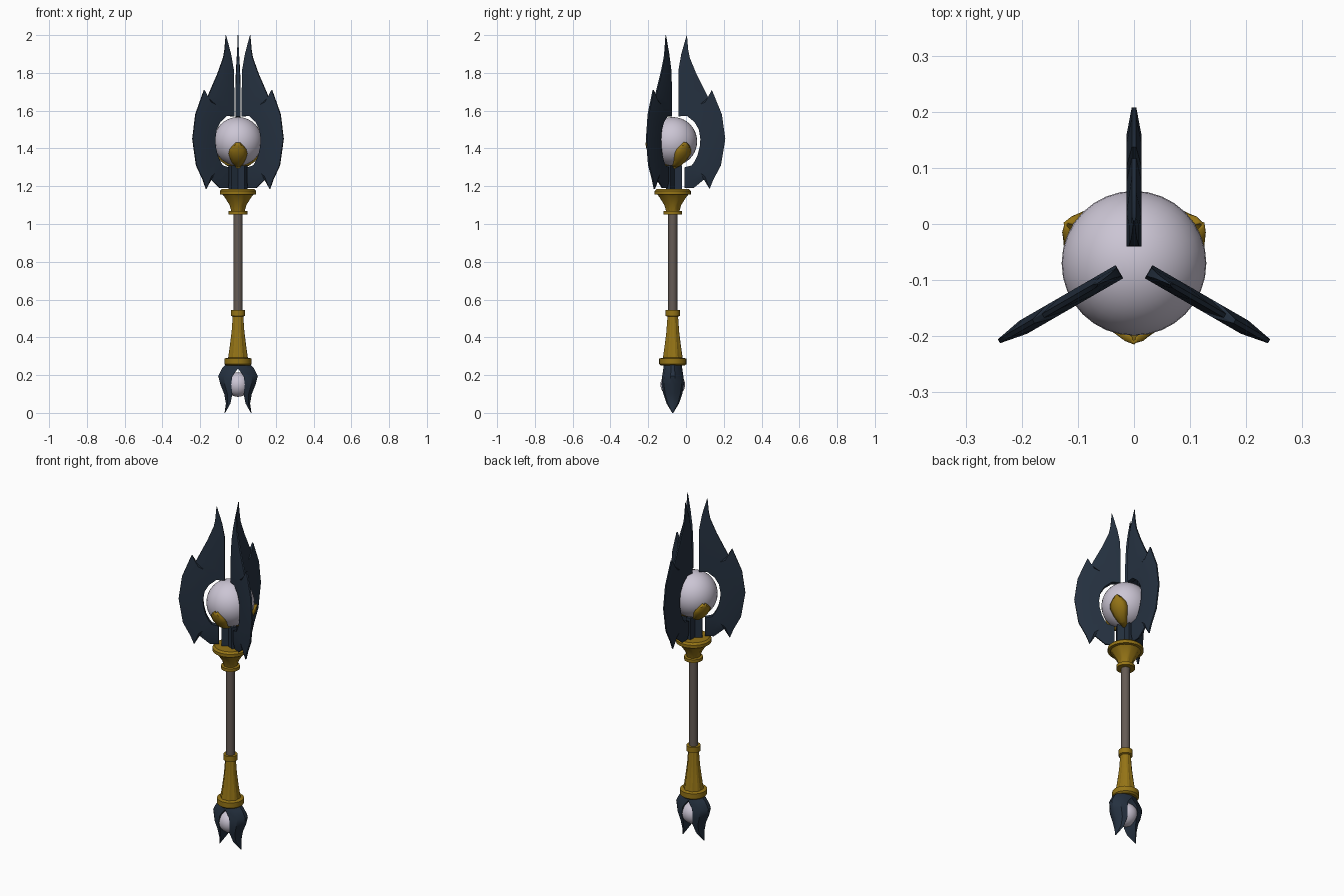
import bpy, bmesh, math
from mathutils import Matrix, Vector

cube = bpy.data.objects.get("Cube")
if cube:
    bpy.data.objects.remove(cube)

AXIS = Matrix.Translation((0, -0.07, 0))  # the staff stands a little forward


def material(name, rgb):
    m = bpy.data.materials.new(name)
    m.use_nodes = True
    m.diffuse_color = (*rgb, 1)
    m.node_tree.nodes["Principled BSDF"].inputs["Base Color"].default_value = (*rgb, 1)
    return m


NAVY = material("dark navy metal", (0.018, 0.030, 0.050))
GOLD = material("aged gold", (0.30, 0.175, 0.008))
PEARL = material("pale lilac crystal", (0.60, 0.56, 0.66))
SHAFT = material("grey brown shaft", (0.13, 0.105, 0.09))


def finish(name, bm, mat, turn=0, smooth=30):
    bmesh.ops.remove_doubles(bm, verts=bm.verts, dist=0.0002)
    bmesh.ops.recalc_face_normals(bm, faces=bm.faces)
    mesh = bpy.data.meshes.new(name)
    bm.to_mesh(mesh)
    bm.free()
    mesh.materials.append(mat)
    ob = bpy.data.objects.new(name, mesh)
    ob.matrix_world = AXIS @ Matrix.Rotation(math.radians(turn), 4, "Z")
    bpy.context.collection.objects.link(ob)
    bpy.ops.object.select_all(action="DESELECT")
    ob.select_set(True)
    bpy.context.view_layer.objects.active = ob
    bpy.ops.object.shade_smooth_by_angle(angle=math.radians(smooth))
    return ob


def loft(loops):
    """Skin a list of closed loops of points and cap both ends."""
    bm = bmesh.new()
    rings = [[bm.verts.new(p) for p in loop] for loop in loops]
    for a, b in zip(rings, rings[1:]):
        for i in range(len(a)):
            j = (i + 1) % len(a)
            bm.faces.new((a[i], a[j], b[j], b[i]))
    bm.faces.new(rings[0])
    bm.faces.new(rings[-1])
    return bm


def lathe(name, profile, mat, sides=24):
    """Profile rows are radius, height and flute depth."""
    loops = []
    for r, z, flute in profile:
        loop = []
        for i in range(sides):
            a = math.tau * i / sides
            k = r * (1 - flute * (i % 3 == 0))
            loop.append((k * math.cos(a), k * math.sin(a), z))
        loops.append(loop)
    return finish(name, loft(loops), mat)


def ball(name, radius, z):
    bm = bmesh.new()
    bmesh.ops.create_uvsphere(bm, u_segments=32, v_segments=20, radius=radius,
                              matrix=Matrix.Translation((0, 0, z)))
    return finish(name, bm, PEARL, smooth=60)


# Shaft and gold fittings
lathe("shaft", [(0.024, 0.5, 0), (0.024, 1.08, 0)], SHAFT, 16)
lathe("upper_collar", [(0.05, 1.05, 0), (0.05, 1.068, 0), (0.037, 1.07, 0.08),
                       (0.046, 1.1, 0.08), (0.075, 1.145, 0.08), (0.082, 1.155, 0),
                       (0.096, 1.157, 0), (0.096, 1.175, 0), (0.085, 1.185, 0)], GOLD)
lathe("lower_grip", [(0.062, 0.25, 0), (0.072, 0.258, 0), (0.072, 0.288, 0),
                     (0.054, 0.292, 0.08), (0.044, 0.36, 0.08), (0.035, 0.43, 0.08),
                     (0.029, 0.51, 0.08), (0.038, 0.514, 0), (0.038, 0.545, 0)], GOLD)

# Crystals
ball("head_orb", 0.129, 1.437)
ball("pommel_gem", 0.065, 0.15)

# Blade stations: inner edge (radius, height), outer edge (radius, height)
BLADE = [
    ((0.062, 1.30), (0.062, 1.19)), ((0.10, 1.31), (0.11, 1.19)),
    ((0.115, 1.33), (0.165, 1.235)), ((0.13, 1.36), (0.195, 1.185)),
    ((0.133, 1.37), (0.215, 1.235)), ((0.143, 1.41), (0.255, 1.31)),
    ((0.146, 1.45), (0.278, 1.45)), ((0.138, 1.50), (0.26, 1.58)),
    ((0.115, 1.54), (0.207, 1.71)), ((0.075, 1.572), (0.187, 1.67)),
    ((0.03, 1.57), (0.155, 1.735)), ((0.03, 1.70), (0.125, 1.795)),
    ((0.031, 1.82), (0.09, 1.88)), ((0.045, 1.90), (0.082, 1.92)),
    ((0.072, 1.995), (0.075, 2.0)),
]


def blade(name, turn):
    loops = []
    for inner, outer in BLADE:
        a, c = Vector(inner), Vector(outer)
        b = a.lerp(c, 0.62)
        t = 0.0135 * min(1, max(0.1, (2.0 - a.y) / 0.28))
        edge = min(t, 0.004)
        loops.append([(a.x, -t, a.y), (b.x, -t, b.y), (c.x, -edge, c.y),
                      (c.x, edge, c.y), (b.x, t, b.y), (a.x, t, a.y)])
    finish(name, loft(loops), NAVY, turn, 20)


def post_arm(name, turn):
    bm = bmesh.new()
    bmesh.ops.create_cube(bm, matrix=Matrix.Translation((0.024, 0, 1.245))
                          @ Matrix.Diagonal((0.048, 0.03, 0.13, 1)))
    finish(name, bm, NAVY, turn)


def petal(name, turn):
    """Ridged leaf hugging the orb; rows are angle from its bottom and half width."""
    bm = bmesh.new()
    rows = []
    for angle, half in [(8, 0.012), (25, 0.024), (42, 0.037), (58, 0.046),
                        (70, 0.041), (80, 0.024), (87, 0.004)]:
        p = math.radians(angle)
        row = []
        for side, radius in [(-1, 0.127), (-0.55, 0.136), (0, 0.139),
                             (0.55, 0.136), (1, 0.127)]:
            y = side * half
            r = math.sqrt(radius ** 2 - y ** 2)
            row.append(bm.verts.new((r * math.sin(p), y, 1.437 - r * math.cos(p))))
        rows.append(row)
    for a, b in zip(rows, rows[1:]):
        for i in range(4):
            bm.faces.new((a[i], a[i + 1], b[i + 1], b[i]))
    ob = finish(name, bm, GOLD, turn)
    solid = ob.modifiers.new("thickness", "SOLIDIFY")
    solid.thickness = 0.006
    solid.offset = -1


# Three blades with post arms, and petals between them
for label, turn in [("back", 90), ("right", 210), ("left", 330)]:
    blade(label + "_blade", turn)
    post_arm(label + "_post_arm", turn)
for label, turn in [("front", 270), ("back_left", 30), ("back_right", 150)]:
    petal(label + "_orb_petal", turn)


# Pommel claws: height, outer reach, inner reach, half depth
def claw(name, turn):
    loops = []
    for z, out, inn, y in [(0.262, 0.058, 0, 0.046), (0.235, 0.085, 0, 0.05),
                           (0.195, 0.105, 0.03, 0.056), (0.15, 0.093, 0.036, 0.059),
                           (0.10, 0.073, 0.03, 0.05), (0.05, 0.064, 0.04, 0.033),
                           (0, 0.071, 0.068, 0.003)]:
        mid = inn + 0.6 * (out - inn)
        loops.append([(inn, -y, z), (mid, -0.8 * y, z), (out, -0.2 * y, z),
                      (out, 0.2 * y, z), (mid, 0.8 * y, z), (inn, y, z)])
    finish(name, loft(loops), NAVY, turn, 35)


claw("left_claw", 0)
claw("right_claw", 180)
